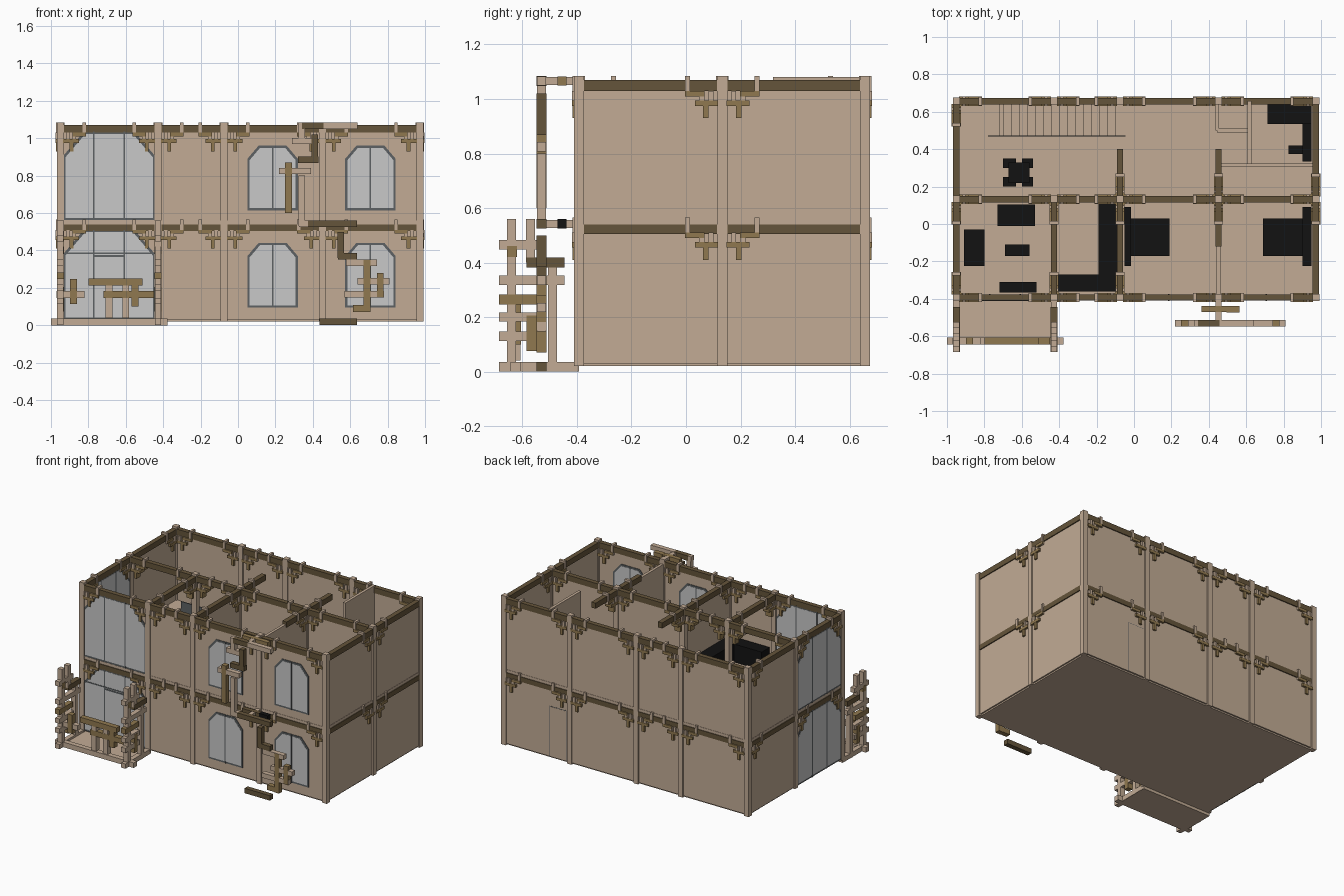
import bpy, bmesh
from mathutils import Vector

if "Cube" in bpy.data.objects:
    bpy.data.objects.remove(bpy.data.objects["Cube"])

COLOURS = {
    "plaster": (0.54, 0.41, 0.30), "dark_wood": (0.13, 0.09, 0.043),
    "brown_wood": (0.28, 0.19, 0.08), "glass": (0.58, 0.58, 0.58),
    "window_metal": (0.11, 0.12, 0.125), "black": (0.006, 0.006, 0.006)}
TAN, DARK, BROWN, GLASS, METAL, BLACK = range(6)
mats = []
for name, rgb in COLOURS.items():
    m = bpy.data.materials.new(name)
    m.use_nodes = True
    m.diffuse_color = (*rgb, 1)
    m.node_tree.nodes["Principled BSDF"].inputs["Base Color"].default_value = (*rgb, 1)
    mats.append(m)


class Part:
    """Collects solids into one named object."""
    def __init__(self, name):
        self.name, self.bm = name, bmesh.new()

    def box(self, x, y, z, mat=TAN):
        lo = Vector((min(x), min(y), min(z)))
        size = Vector((max(x), max(y), max(z))) - lo
        verts = bmesh.ops.create_cube(self.bm, size=1)["verts"]
        for v in verts:
            v.co = lo + size * 0.5 + v.co * size
        for f in {f for v in verts for f in v.link_faces}:
            f.material_index = mat

    def bar(self, axis, centre, length, mat=TAN, w=0.035):
        half = [w / 2] * 3
        half["XYZ".index(axis)] = length / 2
        self.box(*[(c - h, c + h) for c, h in zip(centre, half)], mat)

    def sheet(self, axis, at, run, z, mat=TAN, t=0.02):
        """Upright panel running along X or Y."""
        depth = (at - t / 2, at + t / 2)
        self.box(*((run, depth) if axis == "X" else (depth, run)), z, mat)

    def prism(self, axis, at, outline, t, mat):
        rings = []
        for d in (at - t / 2, at + t / 2):
            rings.append([self.bm.verts.new((u, d, z) if axis == "X" else (d, u, z)) for u, z in outline])
        a, b = rings
        faces = [a, b[::-1]] + [[a[i - 1], b[i - 1], b[i], a[i]] for i in range(len(a))]
        for vs in faces:
            self.bm.faces.new(vs).material_index = mat

    def done(self):
        bmesh.ops.recalc_face_normals(self.bm, faces=self.bm.faces)
        me = bpy.data.meshes.new(self.name)
        self.bm.to_mesh(me)
        self.bm.free()
        for m in mats:
            me.materials.append(m)
        bpy.context.collection.objects.link(bpy.data.objects.new(self.name, me))


XS = (-0.95, -0.428, -0.075, 0.452, 0.972)
YS = (-0.393, 0.133, 0.657)
W, E, S, N, MID = XS[0], XS[-1], YS[0], YS[2], YS[1]
FLOORS = ((0.03, 0.525), (0.56, 1.05))

# Floor slabs, with an opening over the stair
p = Part("floor_slabs")
p.box((W, E), (S, N), (0.02, 0.03))
upper = (0.54, 0.56)
p.box((W - 0.012, E + 0.012), (S - 0.012, 0.47), upper)
p.box((-0.1, E + 0.012), (0.47, N + 0.012), upper)
p.box((W - 0.012, -0.72), (0.47, N + 0.012), upper)
p.box((-0.72, -0.1), (N - 0.01, N + 0.012), upper)
p.done()

# Outer walls and full-height inner walls
p = Part("walls")
for z in FLOORS:
    for y in (S, N):
        p.sheet("X", y, (W, E), z)
    for x in (W, E):
        p.sheet("Y", x, (S, N), z)
p.sheet("X", MID, (XS[2], E), FLOORS[1])
p.sheet("Y", XS[2], (S, MID), FLOORS[1])
p.sheet("Y", XS[3], (S, MID), FLOORS[1])
p.done()

# Thin bathroom partitions
p = Part("partitions")
low = (0.56, 0.78)
p.sheet("Y", 0.617, (0.32, N), (0.56, 1.08))
p.sheet("X", 0.315, (XS[3], E), low)
p.sheet("X", 0.5, (0.445, 0.617), low)
p.sheet("Y", 0.445, (0.5, N), low)
p.done()

# Posts on the structural grid
p = Part("posts")
for x in XS:
    for y in YS:
        p.bar("Z", (x, y, 0.5525), 1.065, w=0.037)
p.done()

# Dark beams under each floor line
p = Part("beams")
for z in ((0.505, 0.54), (1.03, 1.07)):
    for y in (S, N):
        p.sheet("X", y, (W, E), z, DARK, 0.034)
    for x in (W, E):
        p.sheet("Y", x, (S, N), z, DARK, 0.034)
p.sheet("X", MID, (W, E), z, DARK, 0.034)
for x, run in zip(XS[1:4], ((S, MID), (S, 0.4), (-0.12, 0.4))):
    p.sheet("Y", x, run, z, DARK, 0.034)
p.done()

# Stepped brackets: reach along the beam, drop below the top, colour
STEPS = (((0.118, 0.136), (0.075, 0), TAN), ((0.065, 0.136), (0.075, 0.055), BROWN),
         ((0.065, 0.085), (0.105, 0.055), TAN), ((0.015, 0.1), (0.11, 0.09), BROWN),
         ((0.05, 0.07), (0.155, 0.11), BROWN), ((0.033, 0.05), (0.09, 0.055), TAN))
p = Part("brackets")


def bracket(x, y, axis, sign, top):
    for i, (reach, drop, mat) in enumerate(STEPS):
        z = [top - d for d in drop]
        base = x if axis == "X" else y
        run = [base + sign * r for r in reach]
        p.sheet(axis, y if axis == "X" else x, run, z, mat, 0.046 + 0.004 * (i % 2))


for top in (0.565, 1.085):
    for y in YS if top > 1 else (S, N):
        for a, b in zip(XS, XS[1:]):
            bracket(a, y, "X", 1, top)
            bracket(b, y, "X", -1, top)
    for sign in (-1, 1):
        bracket(E, MID, "Y", sign, top)
    for y, sign in ((S, 1), (MID, -1), (N, -1)):
        bracket(W, y, "Y", sign, top)
for x in XS[1:4]:
    bracket(x, MID, "Y", -1, top)
for x in XS[2:4]:
    bracket(x, MID, "Y", 1, top)
for x in XS[1:3]:
    bracket(x, S, "Y", 1, top)
p.done()

# Windows with clipped top corners
p = Part("windows")


def window(axis, at, run, z, clip, bars):
    for inset, t, mat in ((0, 0.028, METAL), (0.012, 0.031, GLASS)):
        a, b = run[0] + inset, run[1] - inset
        lo, hi, c = z[0] + inset, z[1] - inset, clip - inset * 0.4
        outline = [(a, lo), (b, lo), (b, hi - c), (b - c * 0.85, hi), (a + c * 0.85, hi), (a, hi - c)]
        p.prism(axis, at, outline, t, mat)
    for i in range(1, bars + 1):
        u = run[0] + (run[1] - run[0]) * i / (bars + 1)
        p.sheet(axis, at, (u - 0.004, u + 0.004), z, METAL, 0.035)


for z in ((0.095, 0.44), (0.615, 0.96)):
    for x in (0.05, 0.573):
        window("X", S, (x, x + 0.27), z, 0.07, 1)
for z in ((0.03, 0.51), (0.562, 1.035)):
    window("X", S, (W + 0.015, XS[1] - 0.015), z, 0.13, 2)
    window("Y", W, (S + 0.015, MID - 0.015), z, 0.13, 2)
p.sheet("X", S, (W, XS[1]), (0.38, 0.388), METAL, 0.035)
p.sheet("X", S, (-0.77, -0.61), (0.365, 0.375), METAL, 0.036)
p.done()

# Back door: a plaster leaf over a slightly larger dark edge
p = Part("back_door")
p.box((0.478, 0.612), (N, N + 0.0105), (0.03, 0.392), METAL)
p.box((0.482, 0.608), (N, N + 0.012), (0.03, 0.388))
p.done()

# Stair and railing
p = Part("stair")
for i in range(14):
    x = -0.7 + i * 0.043
    z = 0.03 + (i + 1) * 0.0365
    p.box((x, x + 0.043), (0.47, N - 0.01), (z - 0.04, z))
p.sheet("X", 0.47, (-0.78, -0.045), (0.56, 0.66), METAL, 0.006)
p.done()

# Furniture: x range, y range, height
FURNITURE = {
    "sofas": (((-0.73, -0.53), (-0.01, 0.105), 0.08), ((-0.91, -0.8), (-0.225, -0.03), 0.08),
              ((-0.69, -0.56), (-0.17, -0.11), 0.05), ((-0.72, -0.52), (-0.365, -0.31), 0.07)),
    "dining_set": (((-0.67, -0.56), (0.22, 0.33), 0.1), ((-0.7, -0.63), (0.3, 0.35), 0.08),
                   ((-0.6, -0.54), (0.3, 0.35), 0.08), ((-0.7, -0.63), (0.2, 0.25), 0.08),
                   ((-0.6, -0.54), (0.2, 0.25), 0.08)),
    "kitchen_counter": (((-0.19, -0.09), (-0.36, 0.115), 0.13), ((-0.41, -0.09), (-0.36, -0.27), 0.13)),
    "beds": (((-0.05, 0.19), (-0.17, 0.03), 0.08), ((-0.05, -0.015), (-0.225, 0.09), 0.13),
             ((0.69, 0.95), (-0.17, 0.03), 0.08), ((0.9, 0.95), (-0.225, 0.09), 0.13)),
    "bathroom_units": (((0.715, 0.95), (0.535, 0.645), 0.1), ((0.9, 0.95), (0.335, 0.54), 0.13),
                       ((0.825, 0.91), (0.375, 0.42), 0.08))}
for name, blocks in FURNITURE.items():
    p = Part(name)
    for x, y, h in blocks:
        p.box(x, y, (0.56, 0.56 + h), BLACK)
    p.done()

# Porch floor and its two side lattices: axis, y, z, length, colour
p = Part("porch")
p.box((W - 0.015, XS[1] + 0.015), (-0.625, S), (0, 0.02))
SIDE = (("Z", -0.64, 0.28, 0.56, TAN), ("Z", -0.57, 0.48, 0.16, TAN), ("Y", -0.605, 0.465, 0.16, TAN),
        ("Z", -0.638, 0.44, 0.04, BROWN), ("Y", -0.515, 0.4, 0.14, DARK), ("Y", -0.565, 0.335, 0.24, TAN),
        ("Y", -0.61, 0.265, 0.15, BROWN), ("Y", -0.605, 0.2, 0.16, TAN), ("Y", -0.605, 0.13, 0.16, TAN),
        ("Z", -0.567, 0.14, 0.13, BROWN), ("Z", -0.49, 0.2, 0.4, TAN), ("Y", -0.545, 0.018, 0.28, TAN))
for x in (W, XS[1]):
    for axis, y, z, length, mat in SIDE:
        p.bar(axis, (x, y, z), length, mat, 0.037 if mat else 0.034)
# Front railing: axis, x, z, length, colour
FRONT = (("X", -0.688, 0.018, 0.624, TAN), ("X", -0.655, 0.232, 0.29, BROWN), ("X", -0.72, 0.232, 0.12, DARK),
         ("X", -0.585, 0.165, 0.27, BROWN), ("Z", -0.69, 0.14, 0.2, TAN), ("Z", -0.6, 0.14, 0.2, TAN),
         ("X", -0.895, 0.165, 0.15, TAN), ("Z", -0.88, 0.18, 0.135, BROWN), ("Z", -0.55, 0.165, 0.13, BROWN))
for axis, x, z, length, mat in FRONT:
    p.bar(axis, (x, -0.625, z), length, mat, 0.036 + 0.001 * mat)
p.done()

# Climbing timber lattice on the facade: axis, x, z, length, colour
CLIMB = (("X", 0.535, 0.018, 0.2, DARK), ("Z", 0.69, 0.21, 0.28, BROWN), ("Z", 0.76, 0.215, 0.13, BROWN),
         ("X", 0.66, 0.335, 0.165, TAN), ("X", 0.725, 0.235, 0.17, TAN), ("X", 0.675, 0.165, 0.21, TAN),
         ("X", 0.66, 0.09, 0.09, BROWN), ("X", 0.585, 0.37, 0.1, DARK), ("Z", 0.55, 0.43, 0.14, DARK),
         ("X", 0.505, 0.542, 0.26, DARK), ("Z", 0.34, 0.665, 0.27, TAN), ("Z", 0.27, 0.735, 0.27, BROWN),
         ("X", 0.305, 0.825, 0.17, TAN), ("X", 0.375, 0.885, 0.11, DARK), ("Z", 0.41, 0.95, 0.14, DARK),
         ("X", 0.34, 0.985, 0.105, TAN), ("Z", 0.34, 1.03, 0.1, TAN), ("X", 0.48, 1.066, 0.32, TAN),
         ("X", 0.4, 1.066, 0.115, DARK), ("X", 0.36, 0.542, 0.07, TAN))
p = Part("facade_lattice")
for axis, x, z, length, mat in CLIMB:
    p.bar(axis, (x, -0.53, z), length, mat, 0.034 + 0.001 * mat)
for z, mat in ((0.542, BLACK), (1.066, BROWN)):
    p.bar("Y", (XS[3], -0.465, z), 0.13, TAN, 0.03)
    p.bar("X", (0.44, -0.455, z), 0.16, mat if mat == BROWN else DARK, 0.032)
    p.bar("X", (0.53, -0.455, z), 0.07, mat, 0.034)
p.done()
